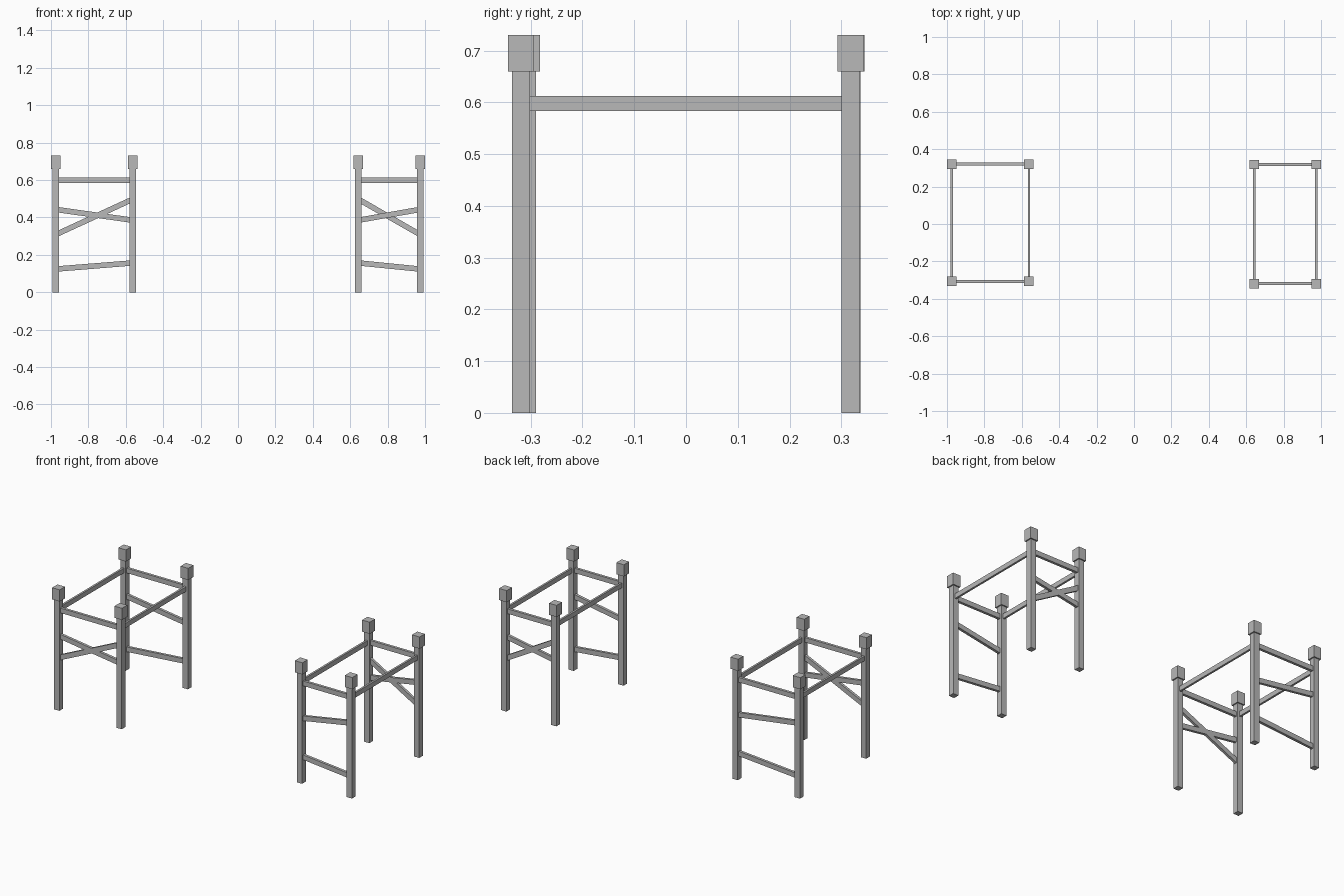
import bpy
import math
from mathutils import Matrix, Vector

default = bpy.data.objects.get("Cube")
if default:
    bpy.data.objects.remove(default, do_unlink=True)

stone = bpy.data.materials.new("plain_grey")
stone.use_nodes = True
GREY = (0.48, 0.48, 0.48, 1)
stone.diffuse_color = GREY
stone.node_tree.nodes["Principled BSDF"].inputs["Base Color"].default_value = GREY

POST, CAP = 0.035, 0.05
CAP_BASE, TOP = 0.66, 0.73
RAIL_Z, RAIL_H, RAIL_T = 0.598, 0.029, 0.016


def box(name, size, centre):
    bpy.ops.mesh.primitive_cube_add(size=1, location=centre)
    ob = bpy.context.object
    ob.name = name
    ob.scale = size
    bpy.ops.object.transform_apply(location=False, rotation=False, scale=True)
    ob.data.materials.append(stone)
    return ob


def bar(name, start, end, thick=RAIL_T):
    """Flat bar standing on edge between two points."""
    a, b = Vector(start), Vector(end)
    along = (b - a).normalized()
    side = Vector((0, 0, 1)).cross(along).normalized()
    up = along.cross(side)
    ob = box(name, ((b - a).length, thick, RAIL_H), (a + b) / 2)
    ob.rotation_euler = Matrix((along, side, up)).transposed().to_euler()


def post(name, x, y):
    box(name + "_post", (POST, POST, CAP_BASE), (x, y, CAP_BASE / 2))
    box(name + "_cap", (CAP, CAP, TOP - CAP_BASE), (x, y, (TOP + CAP_BASE) / 2))


def frame(name, outer, inner, front, back, cross_y, ladder_y):
    # four capped posts
    for xn, x in (("outer", outer), ("inner", inner)):
        for yn, y in (("front", front), ("back", back)):
            post(f"{name}_{xn}_{yn}", x, y)
        # long top rail from front to back
        bar(f"{name}_{xn}_side_rail", (x, front, RAIL_Z), (x, back, RAIL_Z), 0.012)

    # short top rails
    for yn, y in (("front", front), ("back", back)):
        bar(f"{name}_{yn}_rail", (outer, y, RAIL_Z), (inner, y, RAIL_Z))

    # crossed braces on one end, sloping rungs on the other
    for part, y, z0, z1 in (("cross_brace_down", cross_y, 0.443, 0.385),
                            ("cross_brace_up", cross_y, 0.308, 0.498),
                            ("upper_rung", ladder_y, 0.443, 0.385),
                            ("lower_rung", ladder_y, 0.124, 0.157)):
        bar(f"{name}_{part}", (outer, y, z0), (inner, y, z1))


frame("right", -0.975, -0.562, -0.307, 0.32, -0.307, 0.32)
frame("left", 0.974, 0.643, -0.319, 0.318, 0.318, -0.319)
